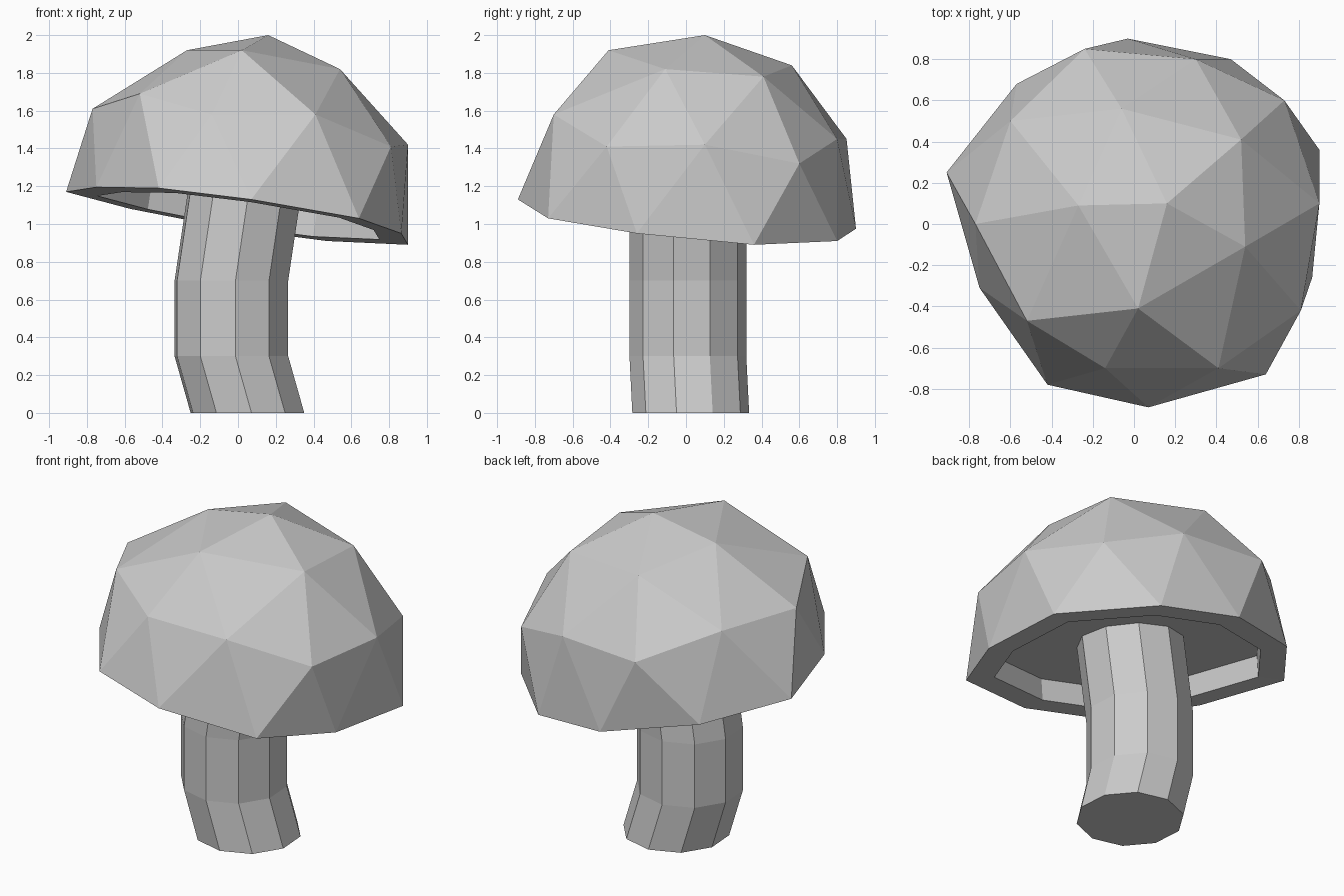
import bpy, bmesh, math
from mathutils import Vector

old = bpy.data.objects.get("Cube")
if old:
    bpy.data.objects.remove(old, do_unlink=True)


def make_material(name, value):
    mat = bpy.data.materials.new(name)
    mat.use_nodes = True
    colour = (value, value, value, 1)
    mat.diffuse_color = colour
    mat.node_tree.nodes["Principled BSDF"].inputs["Base Color"].default_value = colour
    return mat


def finish(bm, name, mat):
    bmesh.ops.recalc_face_normals(bm, faces=bm.faces[:])
    mesh = bpy.data.meshes.new(name)
    bm.to_mesh(mesh)
    bm.free()
    mesh.materials.append(mat)
    obj = bpy.data.objects.new(name, mesh)
    bpy.context.collection.objects.link(obj)
    return obj


def add_ring(bm, points):
    return [bm.verts.new(p) for p in points]


grey = make_material("light grey", 0.6)

# Mushroom cap: a faceted, slightly lopsided dome built from the rim up to the crown
rim_points = [(.865, -.26, .95), (.90, .36, .89), (.47, .80, .91), (-.03, .90, .975),
              (-.57, .68, 1.08), (-.91, .25, 1.17), (-.75, -.31, 1.195),
              (-.42, -.78, 1.19), (.07, -.89, 1.13), (.64, -.73, 1.03)]
middle_points = [(.81, -.42, 1.41), (.90, .10, 1.42), (.73, .60, 1.32), (.30, .80, 1.45),
                 (-.24, .85, 1.45), (-.60, .50, 1.61), (-.77, 0, 1.61),
                 (-.52, -.47, 1.69), (-.14, -.70, 1.58), (.41, -.70, 1.58)]
upper_points = [(.54, -.11, 1.82), (.52, .41, 1.78), (-.06, .56, 1.84),
                (-.27, .09, 1.92), (.02, -.41, 1.92)]

bm = bmesh.new()
rim = add_ring(bm, rim_points)
middle = add_ring(bm, middle_points)
upper = add_ring(bm, upper_points)
crown = bm.verts.new((.16, .10, 2))

# Zigzag band between rim and middle ring
for i in range(len(rim)):
    j = (i + 1) % len(rim)
    bm.faces.new((middle[i], rim[i], middle[j]))
    bm.faces.new((rim[i], rim[j], middle[j]))

# Band from middle ring to upper ring, then the fan around the crown
for i in range(len(upper)):
    j = (i + 1) % len(upper)
    left, centre, right = middle[2 * i], middle[2 * i + 1], middle[2 * j]
    bm.faces.new((upper[i], left, centre))
    bm.faces.new((upper[i], centre, upper[j]))
    bm.faces.new((upper[j], centre, right))
    bm.faces.new((upper[i], upper[j], crown))

# Underside: inset the closing face and push it up into a shallow recess
under = bm.faces.new(rim[::-1])
bmesh.ops.recalc_face_normals(bm, faces=bm.faces[:])
bmesh.ops.inset_region(bm, faces=[under], thickness=.15, use_even_offset=True)
lift = under.normal.normalized() * -.13
ceiling = bmesh.ops.extrude_face_region(bm, geom=[under])["geom"]
bmesh.ops.translate(bm, vec=lift, verts=[v for v in ceiling if isinstance(v, bmesh.types.BMVert)])
if under.is_valid:
    bmesh.ops.delete(bm, geom=[under], context="FACES_ONLY")
finish(bm, "mushroom_cap", grey)

# Stem: ten-sided column bending through four level rings
SIDES, RADIUS = 10, .31
bm = bmesh.new()
rings = []
for centre in [(.05, .025, 0), (-.035, .01, .3), (-.035, .01, .7), (.05, .01, 1.27)]:
    points = []
    for k in range(SIDES):
        angle = math.radians(22) + math.tau * k / SIDES
        points.append(Vector(centre) + RADIUS * Vector((math.cos(angle), math.sin(angle), 0)))
    rings.append(add_ring(bm, points))
for low, high in zip(rings, rings[1:]):
    for k in range(SIDES):
        n = (k + 1) % SIDES
        bm.faces.new((low[k], low[n], high[n], high[k]))
bm.faces.new(rings[0][::-1])
bm.faces.new(rings[-1])
finish(bm, "mushroom_stem", grey)
